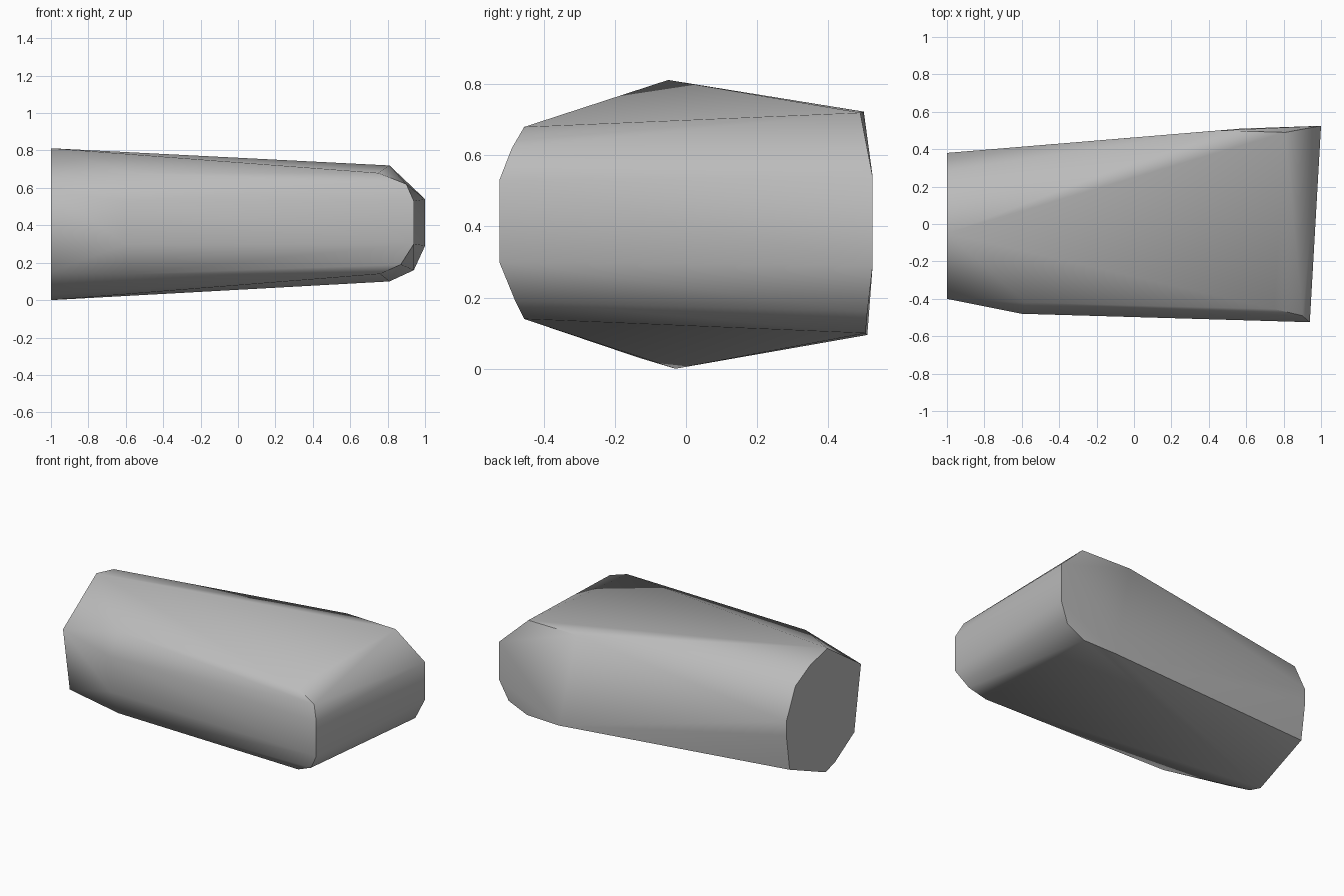
import bpy, bmesh, math

cube = bpy.data.objects.get("Cube")
if cube:
    bpy.data.objects.remove(cube, do_unlink=True)

# Material
grey = bpy.data.materials.new("stone_grey")
grey.use_nodes = True
colour = (0.5, 0.5, 0.5, 1)
grey.diffuse_color = colour
grey.node_tree.nodes["Principled BSDF"].inputs["Base Color"].default_value = colour

# Flat end cap profile (y, z) at x = -1
cap = [(-.05, .812), (.13, .77), (.285, .69), (.38, .49), (.38, .4), (.345, .16),
       (-.03, 0), (-.13, .03), (-.33, .15), (-.4, .575)]
points = [(-1, y, z) for y, z in cap]

# Front edge loop and bulged front band
points += [(-.58, -.42, .68), (.75, -.455, .68), (.9, -.49, .62), (.94, -.525, .53),
           (.94, -.525, .3), (.87, -.48, .19), (.76, -.455, .14), (-.58, -.42, .14),
           (-.6, -.48, .53), (-.6, -.48, .3)]

# Back edge loop
points += [(.45, .5, .723), (.81, .49, .72), (1, .525, .54), (1, .525, .29),
           (.94, .51, .16), (.81, .505, .1), (.57, .51, .095)]

# Wrap the corner points in a convex stone
bm = bmesh.new()
for p in points:
    bm.verts.new(p)
hull = bmesh.ops.convex_hull(bm, input=bm.verts)
loose = [v for v in bm.verts if not v.link_faces]
bmesh.ops.delete(bm, geom=loose, context='VERTS')
bmesh.ops.dissolve_limit(bm, angle_limit=math.radians(0.5), verts=bm.verts, edges=bm.edges)
bmesh.ops.recalc_face_normals(bm, faces=bm.faces)
mesh = bpy.data.meshes.new("stone_block")
bm.to_mesh(mesh)
bm.free()
mesh.materials.append(grey)
stone = bpy.data.objects.new("stone_block", mesh)
bpy.context.collection.objects.link(stone)

# Smooth shading with sharp main edges
bpy.ops.object.select_all(action='DESELECT')
stone.select_set(True)
bpy.context.view_layer.objects.active = stone
bpy.ops.object.shade_smooth_by_angle(angle=math.radians(45))
